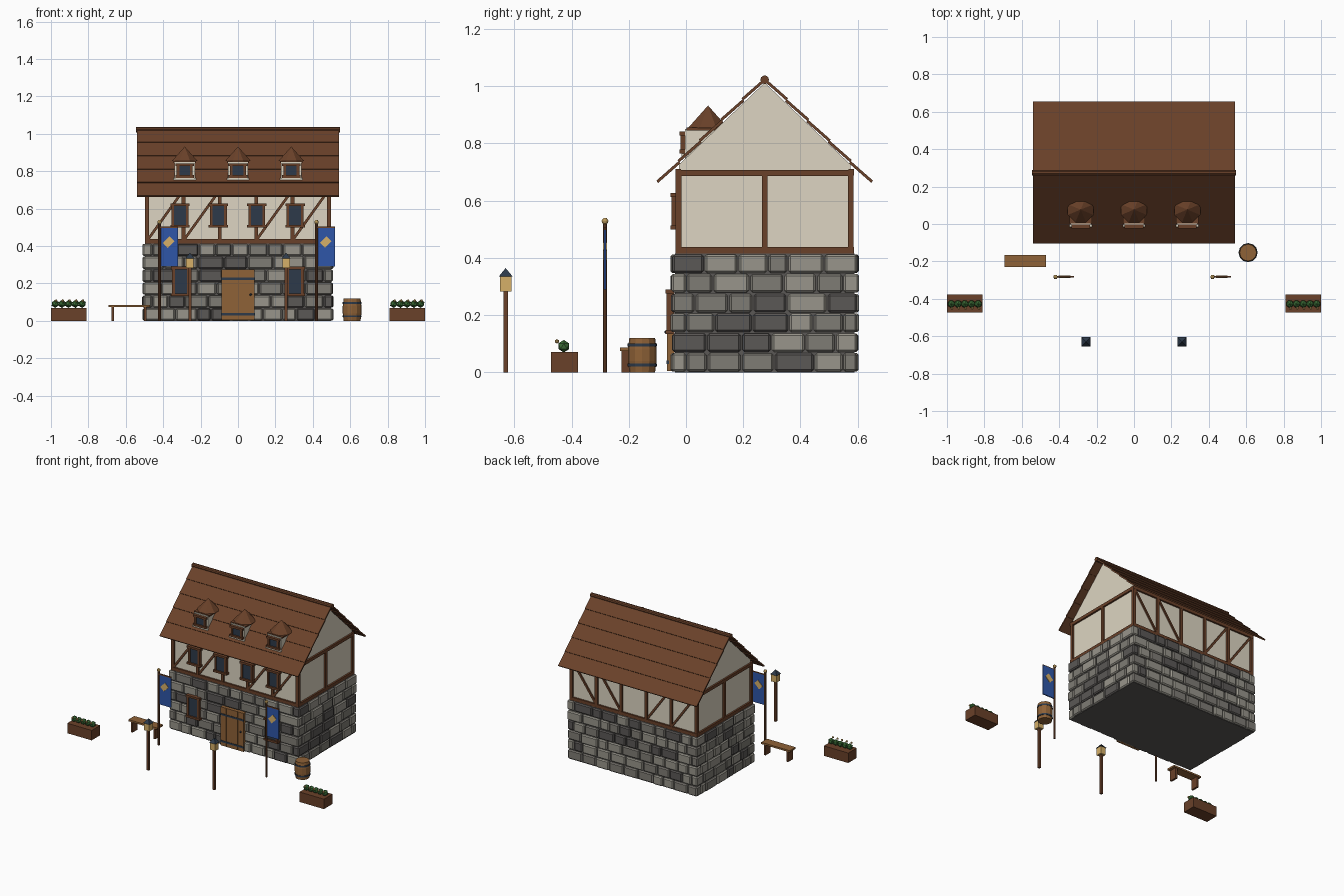
import bpy, bmesh, random
from mathutils import Vector, Matrix

random.seed(7)
cube = bpy.data.objects.get("Cube")
if cube:
    bpy.data.objects.remove(cube, do_unlink=True)


def linear(code):
    vals = [int(code[i:i + 2], 16) / 255 for i in (0, 2, 4)]
    return [v / 12.92 if v <= 0.04045 else ((v + 0.055) / 1.055) ** 2.4 for v in vals] + [1]


def material(name, code):
    m = bpy.data.materials.new(name)
    m.use_nodes = True
    m.diffuse_color = linear(code)
    bsdf = m.node_tree.nodes["Principled BSDF"]
    bsdf.inputs["Base Color"].default_value = linear(code)
    bsdf.inputs["Roughness"].default_value = 0.9
    return m


BROWN = material("brown timber", "6a4129")
PLASTER = material("cream plaster", "ddd5c2")
LIGHT = material("light stone", "98958b")
MID = material("middle stone", "7f7c75")
DARK = material("dark stone", "5b5856")
SLATE = material("slate glass and iron", "2d3a4a")
BLUE = material("banner blue", "2f56a8")
GOLD = material("warm gold", "d6b069")
GREEN = material("leaf green", "3a6b35")
OAK = material("oak wood", "8f6237")

X, Y, Z = Vector((1, 0, 0)), Vector((0, 1, 0)), Vector((0, 0, 1))


class Part:
    """Collects simple solids into one named object."""

    def __init__(self, name):
        self.name, self.bm, self.mats = name, bmesh.new(), []

    def paint(self, verts, mat):
        if mat not in self.mats:
            self.mats.append(mat)
        for f in {f for v in verts for f in v.link_faces}:
            f.material_index = self.mats.index(mat)

    def box(self, mat, x0, x1, y0, y1, z0, z1):
        mid = Vector((x0 + x1, y0 + y1, z0 + z1)) / 2
        size = Matrix.Diagonal((x1 - x0, y1 - y0, z1 - z0, 1))
        r = bmesh.ops.create_cube(self.bm, size=1, matrix=Matrix.Translation(mid) @ size)
        self.paint(r["verts"], mat)

    def beam(self, mat, a, b, side, wide, thick):
        a, b = Vector(a), Vector(b)
        d = (b - a).normalized()
        rot = Matrix((d, side, d.cross(side))).transposed().to_4x4()
        size = Matrix.Diagonal(((b - a).length, wide, thick, 1))
        r = bmesh.ops.create_cube(self.bm, size=1, matrix=Matrix.Translation((a + b) / 2) @ rot @ size)
        self.paint(r["verts"], mat)

    def cone(self, mat, pos, r1, r2, h, sides, turn=0.0, axis=None):
        m = Matrix.Translation(pos) @ Matrix.Rotation(turn, 4, "Z")
        if axis:
            m = Matrix.Translation(pos) @ Matrix.Rotation(1.5708, 4, axis)
        r = bmesh.ops.create_cone(self.bm, cap_ends=True, segments=sides, radius1=r1,
                                  radius2=r2, depth=h, matrix=m)
        self.paint(r["verts"], mat)

    def ball(self, mat, pos, radius, detail=1):
        r = bmesh.ops.create_icosphere(self.bm, subdivisions=detail, radius=radius,
                                       matrix=Matrix.Translation(pos))
        self.paint(r["verts"], mat)

    def done(self):
        bmesh.ops.recalc_face_normals(self.bm, faces=self.bm.faces[:])
        me = bpy.data.meshes.new(self.name)
        self.bm.to_mesh(me)
        self.bm.free()
        for m in self.mats:
            me.materials.append(m)
        ob = bpy.data.objects.new(self.name, me)
        bpy.context.collection.objects.link(ob)
        return ob


# Ground floor: mortar core faced with courses of bevelled stones
p = Part("mortar_core")
p.box(DARK, -0.498, 0.498, -0.038, 0.588, 0, 0.415)
p.done()

p = Part("stone_courses")
COURSES, TALL = 6, 0.069


def course(lo, hi):
    """Uneven stone joints between two ends."""
    cuts = [lo]
    while hi - cuts[-1] > 0.16:
        cuts.append(cuts[-1] + random.uniform(0.07, 0.14))
    return list(zip(cuts, cuts[1:] + [hi]))


for k in range(COURSES):
    z0, z1 = k * TALL + 0.002, (k + 1) * TALL - 0.002
    inset = 0.05 * (k % 2)
    for back in (False, True):
        for a, b in course(-0.508 + inset, 0.508 - inset):
            out = random.uniform(0.008, 0.017)
            y0, y1 = (0.55, 0.588 + out) if back else (-0.038 - out, 0)
            p.box(random.choice((LIGHT, LIGHT, MID, MID, DARK)), a + 0.003, b - 0.003, y0, y1, z0, z1)
    for s in (-1, 1):
        for a, b in course(-0.05 + 0.05 * (1 - k % 2), 0.6 - 0.05 * (1 - k % 2)):
            x = sorted((s * 0.46, s * (0.498 + random.uniform(0.006, 0.014))))
            p.box(random.choice((LIGHT, LIGHT, MID, MID, DARK)), *x, a + 0.003, b - 0.003, z0, z1)
ob = p.done()
bev = ob.modifiers.new("worn edges", "BEVEL")
bev.width, bev.segments = 0.007, 1

# Upper floor: plaster body with gable profile pulled along x
p = Part("plaster_walls")
profile = ((-0.025, 0.415), (0.575, 0.415), (0.575, 0.725), (0.275, 1.012), (-0.025, 0.725))
face = p.bm.faces.new([p.bm.verts.new((-0.485, y, z)) for y, z in profile])
ext = bmesh.ops.extrude_face_region(p.bm, geom=[face])
bmesh.ops.translate(p.bm, vec=(0.97, 0, 0), verts=[g for g in ext["geom"] if isinstance(g, bmesh.types.BMVert)])
p.paint(p.bm.verts, PLASTER)
p.done()

# Timber frame: rails, posts and braces
p = Part("timber_frame")
bays = [-0.485 + 0.194 * i for i in range(6)]
for y, back in ((-0.027, False), (0.577, True)):
    for z in (0.427, 0.7):
        p.box(BROWN, -0.497, 0.497, y - 0.01, y + 0.01, z - 0.012, z + 0.01)
    for x in bays:
        p.box(BROWN, x - 0.01, x + 0.01, y - 0.009, y + 0.009, 0.42, 0.71)
    for i in (0, 1, 3, 4):
        lo, hi = bays[i], bays[i + 1]
        if back and i < 2:
            lo, hi = hi, lo
        elif back:
            lo, hi = lo, hi
        p.beam(BROWN, (lo, y, 0.43), (hi, y, 0.7), Y, 0.014, 0.014)
for s in (-1, 1):
    x0, x1 = sorted((s * 0.48, s * 0.497))
    for z in (0.427, 0.697):
        p.box(BROWN, x0, x1, -0.035, 0.585, z - 0.012, z + 0.01)
    for y in (-0.026, 0.275, 0.576):
        p.box(BROWN, x0, x1, y - 0.01, y + 0.01, 0.42, 0.7)
p.done()

# Main roof: overlapping courses on both slopes and a round ridge
p = Part("roof")
ROWS = 5
for s in (-1, 1):
    eave, ridge = Vector((0, 0.275 + s * 0.372, 0.662)), Vector((0, 0.275, 1.022))
    normal = Vector((0, s * 0.36, 0.372)).normalized()
    for k in range(ROWS):
        a, b = eave.lerp(ridge, k / ROWS), eave.lerp(ridge, (k + 1) / ROWS)
        p.beam(BROWN, a + normal * 0.005, b, X, 1.08, 0.01)
p.cone(BROWN, (0, 0.275, 1.022), 0.015, 0.015, 1.09, 10, axis="Y")
p.done()


def window(p, x, y, z0, z1, half):
    """Framed window facing the front."""
    p.box(SLATE, x - half, x + half, y - 0.008, y + 0.01, z0, z1)
    for s in (-1, 1):
        c = x + s * half
        p.box(BROWN, c - 0.007, c + 0.007, y - 0.015, y + 0.012, z0, z1)
    for z in (z0, z1):
        p.box(BROWN, x - half - 0.014, x + half + 0.014, y - 0.019, y + 0.012, z - 0.007, z + 0.007)


p = Part("upper_windows")
for x in (-0.31, -0.105, 0.1, 0.305):
    window(p, x, -0.035, 0.505, 0.62, 0.038)
p.done()
p = Part("lower_windows")
for x in (-0.305, 0.305):
    window(p, x, -0.053, 0.14, 0.283, 0.04)
p.done()

# Dormers with faceted caps
for name, x in (("right", -0.285), ("middle", 0), ("left", 0.285)):
    p = Part(name + "_dormer")
    p.box(PLASTER, x - 0.054, x + 0.054, -0.003, 0.13, 0.74, 0.85)
    p.box(PLASTER, x - 0.06, x + 0.06, -0.015, 0.01, 0.75, 0.764)
    window(p, x, -0.004, 0.772, 0.835, 0.036)
    p.box(BROWN, x - 0.06, x + 0.06, 0.002, 0.12, 0.845, 0.855)
    p.cone(BROWN, (x, 0.077, 0.893), 0.075, 0, 0.078, 8, turn=0.3927)
    p.done()

# Plank door with iron straps and knob
p = Part("front_door")
for i in range(4):
    a = -0.09 + 0.045 * i
    p.box(OAK, a + 0.001, a + 0.044, -0.066, -0.04, 0.004, 0.275)
p.box(OAK, -0.088, 0.088, -0.063, -0.04, 0.004, 0.275)
for z in (0.035, 0.225):
    p.box(SLATE, -0.09, 0.09, -0.069, -0.06, z - 0.006, z + 0.006)
p.ball(SLATE, (0.068, -0.069, 0.14), 0.007)
p.done()

for side, s in (("right", -1), ("left", 1)):
    # Street lantern
    p = Part(side + "_lantern")
    x, y = s * 0.257, -0.63
    p.box(BROWN, x - 0.008, x + 0.008, y - 0.008, y + 0.008, 0, 0.285)
    p.box(GOLD, x - 0.02, x + 0.02, y - 0.02, y + 0.02, 0.283, 0.335)
    p.cone(SLATE, (x, y, 0.349), 0.035, 0, 0.03, 4, turn=0.7854)
    p.done()

    # Banner on a pole
    p = Part(side + "_banner")
    x, y = s * 0.42, -0.283
    p.cone(BROWN, (x, y, 0.26), 0.007, 0.007, 0.52, 8)
    p.ball(GOLD, (x, y, 0.528), 0.012, 2)
    p.box(BROWN, x, x + 0.098, y - 0.004, y + 0.004, 0.497, 0.505)
    p.box(BLUE, x + 0.008, x + 0.098, y - 0.004, y + 0.004, 0.29, 0.5)
    mid = Vector((x + 0.049, y, 0.422))
    tilt = Vector((0.018, 0, 0.018))
    p.beam(GOLD, mid - tilt, mid + tilt, Y, 0.014, 0.038)
    p.done()

    # Planter with shrubs and blossoms
    p = Part(side + "_planter")
    x, y = s * 0.905, -0.425
    p.box(BROWN, x - 0.095, x + 0.095, y - 0.047, y + 0.047, 0, 0.07)
    for i in range(5):
        px = x - 0.072 + 0.036 * i
        p.ball(GREEN, (px, y - 0.002, 0.091), 0.022)
        p.ball(GOLD, (px + 0.004, y - 0.026, 0.108), 0.008)
    p.done()

# Banded barrel
p = Part("barrel")
for z, r1, r2 in ((0.02, 0.045, 0.05), (0.06, 0.05, 0.05), (0.1, 0.05, 0.045)):
    p.cone(OAK, (0.61, -0.153, z), r1, r2, 0.04, 12)
for z in (0.025, 0.095):
    p.cone(SLATE, (0.61, -0.153, z), 0.0512, 0.0512, 0.01, 12)
p.done()

# Bench
p = Part("bench")
p.box(OAK, -0.693, -0.47, -0.23, -0.165, 0.074, 0.086)
for x in (-0.67, -0.495):
    p.box(BROWN, x - 0.007, x + 0.007, -0.225, -0.17, 0, 0.075)
p.done()
